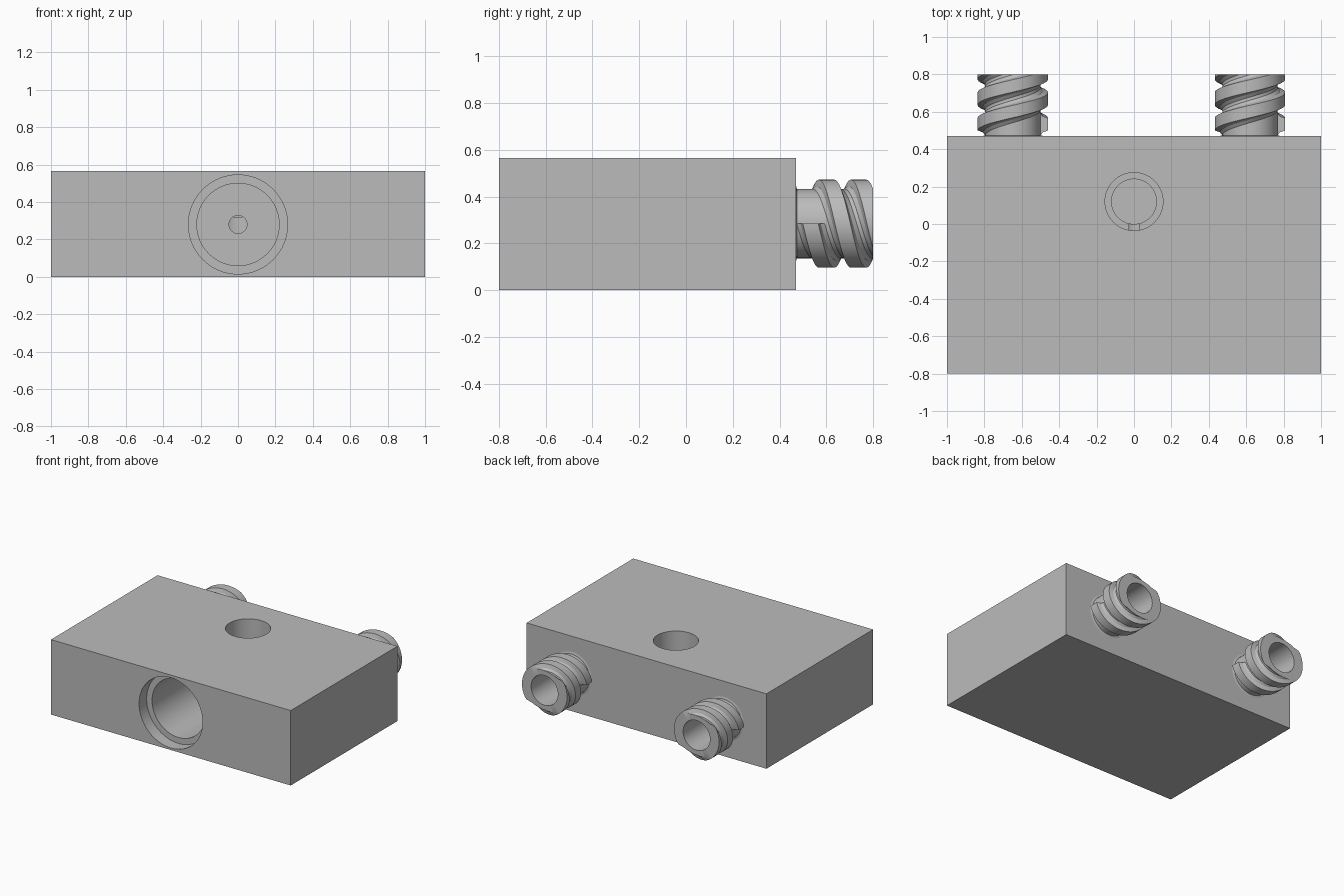
import bpy, bmesh, math
from mathutils import Matrix

if "Cube" in bpy.data.objects:
    bpy.data.objects.remove(bpy.data.objects["Cube"])

grey = bpy.data.materials.new("plain grey")
grey.use_nodes = True
grey.diffuse_color = (0.5, 0.5, 0.5, 1)
grey.node_tree.nodes["Principled BSDF"].inputs["Base Color"].default_value = (0.5, 0.5, 0.5, 1)

BACK, END, MID = 0.47, 0.80, 0.284
PORTS = {"right_port": -0.648, "left_port": 0.62}
BORE = 0.112


def make_object(name, bm):
    mesh = bpy.data.meshes.new(name)
    bm.to_mesh(mesh)
    bm.free()
    mesh.materials.append(grey)
    obj = bpy.data.objects.new(name, mesh)
    bpy.context.collection.objects.link(obj)
    return obj


def smooth(obj):
    bpy.ops.object.select_all(action='DESELECT')
    obj.select_set(True)
    bpy.context.view_layer.objects.active = obj
    bpy.ops.object.shade_smooth_by_angle(angle=math.radians(30))


def drill(body, axis, centre, radius, start, stop):
    """Cut a round hole along y or z from start to stop."""
    bm = bmesh.new()
    bmesh.ops.create_cone(bm, cap_ends=True, segments=64, radius1=radius,
                          radius2=radius, depth=abs(stop - start))
    mid = (start + stop) / 2
    if axis == 'Y':
        bm.transform(Matrix.Translation((centre[0], mid, centre[1]))
                     @ Matrix.Rotation(math.pi / 2, 4, 'X'))
    else:
        bm.transform(Matrix.Translation((centre[0], centre[1], mid)))
    cutter = make_object("hole_cutter", bm)
    cutter.hide_render = True
    mod = body.modifiers.new("hole", 'BOOLEAN')
    mod.operation = 'DIFFERENCE'
    mod.solver = 'EXACT'
    mod.object = cutter
    bpy.context.view_layer.objects.active = body
    bpy.ops.object.modifier_apply(modifier=mod.name)
    bpy.data.objects.remove(cutter)


# Solid block
bm = bmesh.new()
bmesh.ops.create_cube(bm, size=1)
bm.transform(Matrix.Translation((0, (BACK - 0.8) / 2, 0.2825))
             @ Matrix.Diagonal((2, BACK + 0.8, 0.565, 1)))
block = make_object("block", bm)

# Stepped front socket with a narrow passage to the top socket
drill(block, 'Y', (0, 0.28), 0.265, -0.9, -0.71)
drill(block, 'Y', (0, 0.28), 0.22, -0.8, -0.14)
drill(block, 'Z', (0, 0.12), 0.155, 0.7, 0.32)
drill(block, 'Z', (0, 0.12), 0.12, 0.4, 0.18)
drill(block, 'Y', (0, 0.28), 0.048, -0.2, 0.1)
for x in PORTS.values():
    drill(block, 'Y', (x, MID), BORE, 0.2, 0.6)
smooth(block)

# Threaded tube: two-start helix swept as columns that follow the thread
SHAFT, PITCH, START, STEPS = 0.148, 0.137, 0.533, 40
RIDGE = [(-0.06, 0), (-0.043, 0.012), (-0.033, 0.04),
         (0.033, 0.04), (0.043, 0.012), (0.06, 0)]
N = len(RIDGE)


def column(u):
    """Outline (y, radius) of the tube at a fraction u of a half turn."""
    pts = [(BACK - 0.001, 0.166), (BACK + 0.003, 0.154)]
    for k in range(-1, 3):
        for dy, dr in RIDGE:
            y = START + PITCH * (u + k) + dy
            pts.append((max(y, BACK + 0.004), SHAFT + (dr if k >= 0 else 0)))
    pts.append((1.2, SHAFT))
    # Trim the thread flush with the tube end
    out, cut = [], None
    for i, (y, r) in enumerate(pts):
        if y > END:
            if cut is None:
                y0, r0 = pts[i - 1]
                cut = r0 + (r - r0) * (END - y0) / (y - y0)
            y, r = END, cut
        out.append((y, r))
    return out + [(END, BORE), (BACK - 0.001, BORE)]


def bridge(bm, a, b):
    for i in range(len(a) - 1):
        bm.faces.new((a[i], b[i], b[i + 1], a[i + 1]))


def threaded_port(name, x):
    bm = bmesh.new()
    halves = []
    for h in range(2):
        cols = []
        for s in range(STEPS + 1):
            a = -(h + s / STEPS) * math.pi
            cols.append([bm.verts.new((x + r * math.cos(a), y, MID + r * math.sin(a)))
                         for y, r in column(s / STEPS)])
        for a, b in zip(cols, cols[1:]):
            bridge(bm, a, b)
        halves.append(cols)
    # Join the half turns one ridge along, leaving the blunt thread starts
    tail = 2 + 4 * N
    for h in range(2):
        a, b = halves[h][-1], halves[1 - h][0]
        bridge(bm, a[:2 + 3 * N] + a[tail:], b[:2] + b[2 + N:])
    bmesh.ops.remove_doubles(bm, verts=bm.verts, dist=0.00005)
    bmesh.ops.dissolve_degenerate(bm, edges=bm.edges, dist=0.00005)
    bmesh.ops.recalc_face_normals(bm, faces=bm.faces)
    smooth(make_object(name, bm))


for name, x in PORTS.items():
    threaded_port(name, x)
